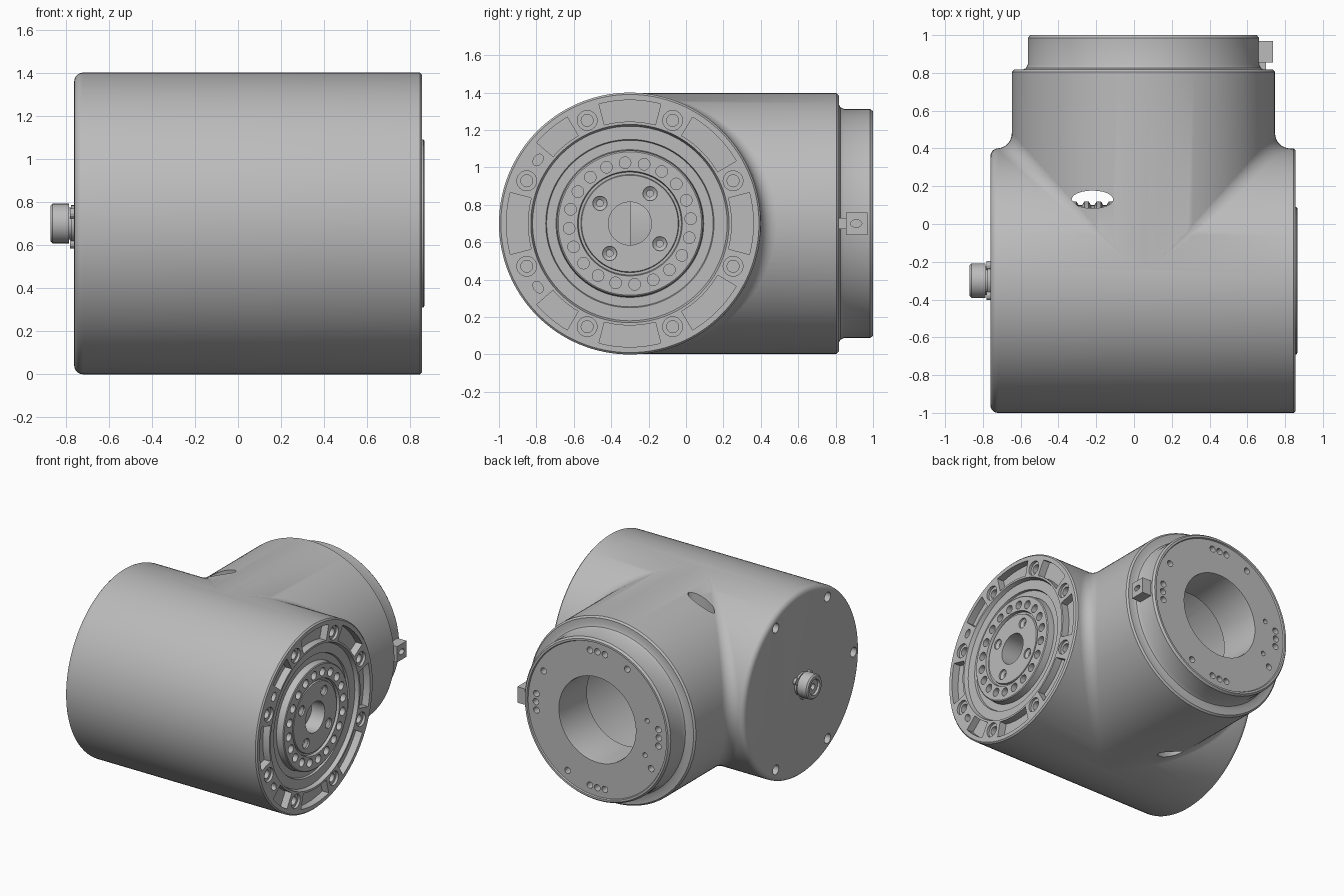
import bpy, bmesh, math
from math import sin, cos, pi, radians
from mathutils import Vector

if "Cube" in bpy.data.objects:
    bpy.data.objects.remove(bpy.data.objects["Cube"])

MAIN_R, BRANCH_R = 0.70, 0.697
AXIS_X = Vector((0, -0.30, 0.70))     # point on the main barrel axis
AXIS_Y = Vector((0.05, 0, 0.70))      # point on the branch axis

metal = bpy.data.materials.new("grey metal")
metal.use_nodes = True
metal.diffuse_color = (0.5, 0.5, 0.5, 1)
metal.node_tree.nodes["Principled BSDF"].inputs["Base Color"].default_value = (0.5, 0.5, 0.5, 1)


def place(axis, u, v, a):
    """Map (u, v) across and a along the axis to model space."""
    if axis == "x":
        return AXIS_X + Vector((a, u, v))
    if axis == "y":
        return AXIS_Y + Vector((v, a, u))
    return Vector((u, v, a))


def lathe(bm, axis, profile, seg=96, u=0.0, v=0.0):
    """Closed solid of revolution from (radius, position) points, ends on the axis."""
    rings = []
    for r, a in profile:
        if r == 0:
            rings.append([bm.verts.new(place(axis, u, v, a))])
        else:
            rings.append([bm.verts.new(place(axis, u + r * cos(2 * pi * i / seg),
                                             v + r * sin(2 * pi * i / seg), a)) for i in range(seg)])
    for p, q in zip(rings, rings[1:]):
        if len(p) == 1:
            bm.faces.new(q)
        elif len(q) == 1:
            bm.faces.new(p)
        else:
            for i in range(seg):
                j = (i + 1) % seg
                bm.faces.new((p[i], p[j], q[j], q[i]))


def rod(bm, axis, r, a, b, seg=20, u=0.0, v=0.0):
    lathe(bm, axis, [(0, a), (r, a), (r, b), (0, b)], seg, u, v)


def prism(bm, axis, outline, a, b):
    """Extrude a flat outline along the axis."""
    lo = [bm.verts.new(place(axis, u, v, a)) for u, v in outline]
    hi = [bm.verts.new(place(axis, u, v, b)) for u, v in outline]
    bm.faces.new(lo)
    bm.faces.new(hi)
    for i in range(len(lo)):
        j = (i + 1) % len(lo)
        bm.faces.new((lo[i], lo[j], hi[j], hi[i]))


def oval(u, v, ru, rv, turn=0.0, n=24):
    pts = [(ru * cos(2 * pi * i / n), rv * sin(2 * pi * i / n)) for i in range(n)]
    return [(u + p * cos(turn) - q * sin(turn), v + p * sin(turn) + q * cos(turn)) for p, q in pts]


def polar(r, deg):
    return r * cos(radians(deg)), r * sin(radians(deg))


def finish(name, bm):
    bmesh.ops.recalc_face_normals(bm, faces=bm.faces)
    mesh = bpy.data.meshes.new(name)
    bm.to_mesh(mesh)
    bm.free()
    mesh.materials.append(metal)
    obj = bpy.data.objects.new(name, mesh)
    bpy.context.collection.objects.link(obj)
    return obj


def combine(obj, other, operation):
    """Apply a boolean and throw the helper away."""
    other.hide_render = True
    mod = obj.modifiers.new("boolean", "BOOLEAN")
    mod.operation, mod.object, mod.solver = operation, other, "EXACT"
    deps = bpy.context.evaluated_depsgraph_get()
    mesh = bpy.data.meshes.new_from_object(obj.evaluated_get(deps))
    obj.modifiers.clear()
    obj.data = mesh
    bpy.data.objects.remove(other)


# Main barrel: rounded closed end, stepped output face with hub and centre bore
bm = bmesh.new()
round_end = [(MAIN_R - 0.04 + 0.04 * sin(t * pi / 10), -0.72 - 0.04 * cos(t * pi / 10)) for t in range(6)]
lathe(bm, "x", [(0, -0.76)] + round_end + [
    (MAIN_R, 0.845), (0.69, 0.855), (0.53, 0.855), (0.52, 0.825), (0.45, 0.825), (0.445, 0.81),
    (0.395, 0.81), (0.39, 0.86), (0.383, 0.865), (0.28, 0.865), (0.275, 0.845), (0.262, 0.845),
    (0.258, 0.857), (0.115, 0.857), (0.115, 0.66), (0, 0.66)], 128)
body = finish("housing_body", bm)

# Branch barrel with shoulder, neck and lipped end face
bm = bmesh.new()
lathe(bm, "y", [(0, -0.30), (BRANCH_R, -0.30), (BRANCH_R, 0.805), (0.685, 0.817), (0.64, 0.817),
                (0.622, 0.825), (0.612, 0.845), (0.612, 0.985), (0.60, 1.0), (0.585, 1.0),
                (0.58, 0.99), (0, 0.99)], 128)
combine(body, finish("branch", bm), "UNION")

# Hollow inside the branch
bm = bmesh.new()
lathe(bm, "y", [(0, -0.2), (0.55, -0.2), (0.55, 0.66), (0.32, 0.66), (0.32, 0.975), (0.335, 1.05), (0, 1.05)], 64)
combine(body, finish("cavity", bm), "DIFFERENCE")

# All holes and pockets
bm = bmesh.new()
for k in range(8):
    # Rim pockets, two of them shortened for an oval hole
    mid = 45 * k
    lo, hi = mid - 14.5, mid + 14.5
    if k == 3:
        hi = mid + 4
    if k == 5:
        lo = mid - 4
    steps = [lo + (hi - lo) * i / 10 for i in range(11)]
    prism(bm, "x", [polar(0.66, d) for d in steps] + [polar(0.545, d) for d in reversed(steps)], 0.80, 0.9)
    # Counterbored rim bolts
    u, v = polar(0.597, mid + 22.5)
    lathe(bm, "x", [(0, 0.74), (0.032, 0.74), (0.032, 0.835), (0.053, 0.835), (0.053, 0.9), (0, 0.9)], 24, u, v)
for deg in (145.3, 214.7):
    u, v = polar(0.597, deg)
    prism(bm, "x", oval(u, v, 0.024, 0.034, radians(deg)), 0.78, 0.9)
for k in range(20):
    rod(bm, "x", 0.031, 0.79, 0.9, 20, *polar(0.326, 4.5 + 18 * k))
for k in range(4):
    u, v = polar(0.193, 56 + 90 * k)
    lathe(bm, "x", [(0, 0.77), (0.018, 0.77), (0.018, 0.83), (0.038, 0.845), (0.038, 0.9), (0, 0.9)], 20, u, v)
for deg in (60, 120, 180, 240, 300):
    rod(bm, "x", 0.036, -0.8, -0.69, 20, *polar(0.62, deg))
# Branch end holes: three close together and one apart, four times
for k in range(4):
    for off in (-7, 0, 7, -29):
        rod(bm, "y", 0.024, 0.92, 1.05, 16, *polar(0.515, 90 * k + off))
for deg in (-76, -112):
    rod(bm, "y", 0.018, 0.92, 1.05, 16, *polar(0.43, deg))
# Oval openings above and below
for a, b in ((0.95, 1.5), (-0.1, 0.45)):
    prism(bm, "z", oval(-0.22, 0.13, 0.11, 0.047), a, b)
combine(body, finish("hole_cutters", bm), "DIFFERENCE")

# Soft fillets where the barrels meet
for side, name in ((-1, "right_junction_fillet"), (1, "left_junction_fillet")):
    bm = bmesh.new()
    rows = []
    for i in range(49):
        t = radians(-88 + 176 * i / 48)
        h = BRANCH_R * sin(t)
        branch, main = BRANCH_R * cos(t), math.sqrt(MAIN_R ** 2 - h * h)
        r = 0.08 * cos(t)
        rows.append([bm.verts.new((0.05 + side * (branch + r - r * cos(j * pi / 16)),
                                   -0.30 + main + r - r * sin(j * pi / 16), 0.70 + h)) for j in range(9)])
    for p, q in zip(rows, rows[1:]):
        for j in range(8):
            f = (p[j], p[j + 1], q[j + 1], q[j])
            bm.faces.new(f if side < 0 else f[::-1])
    finish(name, bm)
    
# Ribbed drum seen through the branch bore
bm = bmesh.new()
ribs = [(0, -0.60)]
for k in range(18):
    x = -0.60 + k * 0.065
    ribs += [(0.40, x), (0.42, x + 0.012), (0.42, x + 0.035), (0.40, x + 0.047)]
lathe(bm, "x", ribs + [(0, ribs[-1][1])], 64)
finish("inner_drum", bm)

# Connector stub on the closed end
bm = bmesh.new()
lathe(bm, "x", [(0, -0.74), (0.075, -0.74), (0.075, -0.785), (0.092, -0.785), (0.092, -0.86), (0.082, -0.87),
                (0.06, -0.87), (0.055, -0.855), (0.022, -0.855), (0.022, -0.82), (0, -0.82)], 32)
finish("connector_stub", bm)
bm = bmesh.new()
rod(bm, "x", 0.085, -0.775, -0.75, 32)
for deg in (30, 150, 270):
    rod(bm, "x", 0.024, -0.78, -0.75, 12, *polar(0.092, deg))
finish("connector_collar", bm)

# Locating tab on the branch neck, with a slot
bm = bmesh.new()
prism(bm, "z", [(0.62, 0.855), (0.735, 0.855), (0.735, 0.97), (0.62, 0.97)], 0.64, 0.76)
tab = finish("locating_tab", bm)
bm = bmesh.new()
prism(bm, "x", oval(1.21, 0, 0.03, 0.02), 0.69, 0.8)
combine(tab, finish("tab_slot", bm), "DIFFERENCE")
bm = bmesh.new()
prism(bm, "z", [(0.62, 0.81), (0.70, 0.81), (0.70, 0.86), (0.62, 0.86)], 0.67, 0.73)
finish("tab_stem", bm)

# Smooth barrels, crisp edges
bpy.ops.object.select_all(action="DESELECT")
for obj in bpy.context.collection.objects:
    if obj.type == "MESH" and obj.data.materials and obj.data.materials[0] == metal:
        obj.select_set(True)
        bpy.context.view_layer.objects.active = obj
bpy.ops.object.shade_smooth_by_angle(angle=radians(28))
